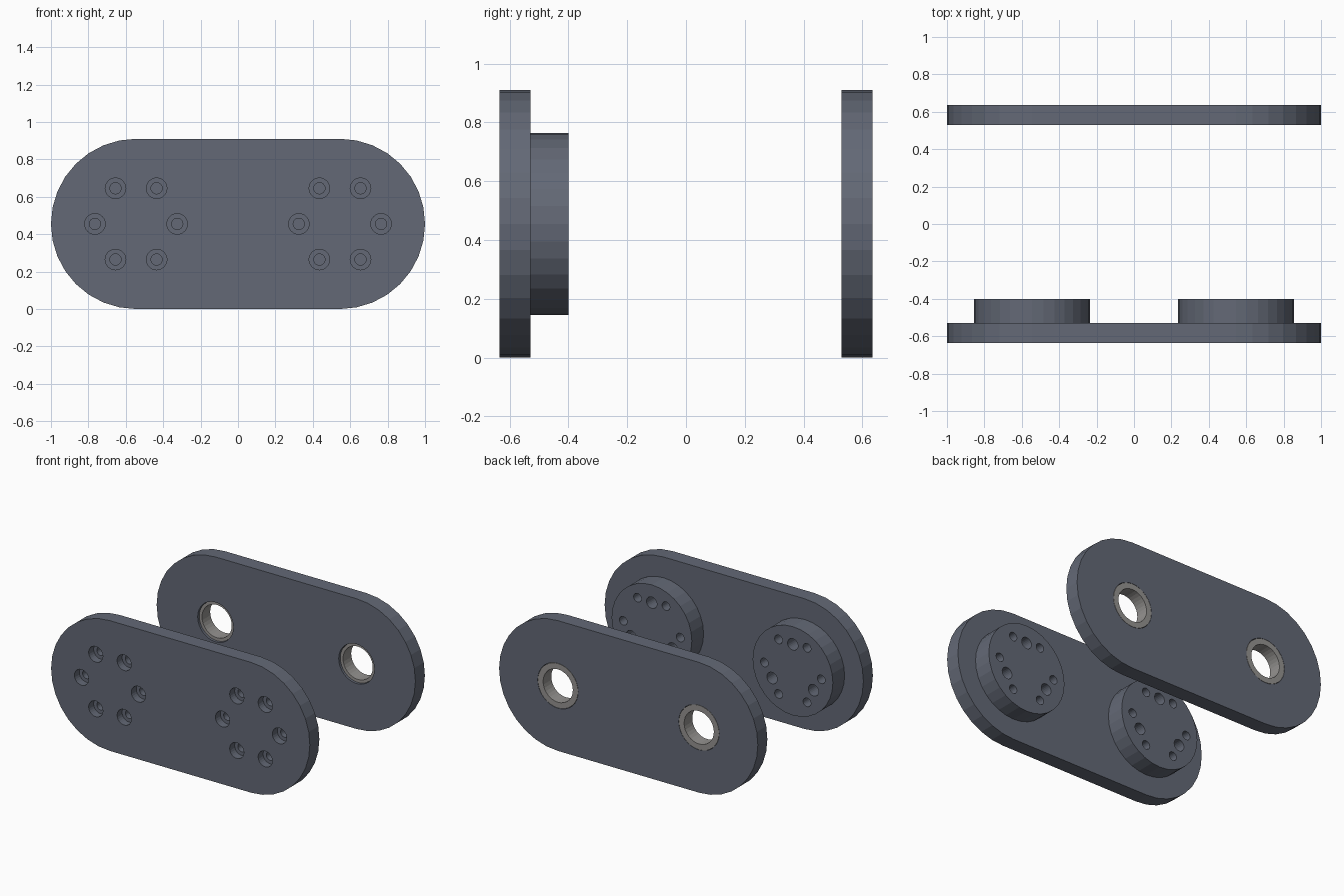
import bpy
import bmesh
from math import sin, cos, pi, radians

if "Cube" in bpy.data.objects:
    bpy.data.objects.remove(bpy.data.objects["Cube"], do_unlink=True)

R = 0.455           # plate end radius, also the height of the hole centres
CX = 1 - R          # distance of the hub axes from the middle
OUT, IN, HUB = 0.635, 0.53, 0.40


def material(name, color, rough, metal=0.0):
    m = bpy.data.materials.new(name)
    m.use_nodes = True
    m.diffuse_color = (*color, 1)
    node = m.node_tree.nodes["Principled BSDF"]
    node.inputs["Base Color"].default_value = (*color, 1)
    node.inputs["Roughness"].default_value = rough
    return m


slate = material("slate_paint", (0.125, 0.14, 0.18), 0.6)
steel = material("bushing_grey", (0.30, 0.29, 0.28), 0.5)


def finish(bm, name, mat):
    bmesh.ops.recalc_face_normals(bm, faces=bm.faces)
    mesh = bpy.data.meshes.new(name)
    bm.to_mesh(mesh)
    bm.free()
    ob = bpy.data.objects.new(name, mesh)
    bpy.context.collection.objects.link(ob)
    mesh.materials.append(mat)
    return ob


def turn(bm, profile, x, z, sides=32, tube=False):
    """Revolve (radius, y) points round a y axis: capped solid or closed tube."""
    rings = [[bm.verts.new((x + r * cos(2 * pi * i / sides), y,
                            z + r * sin(2 * pi * i / sides)))
              for i in range(sides)] for r, y in profile]
    pairs = list(zip(rings, rings[1:]))
    if tube:
        pairs.append((rings[-1], rings[0]))
    else:
        bm.faces.new(rings[0])
        bm.faces.new(rings[-1])
    for a, b in pairs:
        for i in range(sides):
            j = (i + 1) % sides
            bm.faces.new((a[i], a[j], b[j], b[i]))


def plate(name, y0, y1):
    """Slab with half-round ends."""
    bm = bmesh.new()
    outline = []
    for side, start in ((1, -90), (-1, 90)):
        for k in range(17):
            a = radians(start + k * 180 / 16)
            outline.append(bm.verts.new((side * CX + R * cos(a), y0, R + R * sin(a))))
    face = bm.faces.new(outline)
    ext = bmesh.ops.extrude_face_region(bm, geom=[face])["geom"]
    bmesh.ops.translate(bm, vec=(0, y1 - y0, 0),
                        verts=[v for v in ext if isinstance(v, bmesh.types.BMVert)])
    return finish(bm, name, slate)


def ring(radius, count, start=0):
    """Hole centres on a circle round each hub axis."""
    for side in (-1, 1):
        for k in range(count):
            a = radians(start + 360 * k / count)
            yield side * CX + radius * cos(a), R + radius * sin(a)


def drill(ob, holes):
    """Cut turned holes, each given as (profile, x, z, sides)."""
    bm = bmesh.new()
    for profile, x, z, sides in holes:
        turn(bm, profile, x, z, sides)
    cutter = finish(bm, "hole_cutter", slate)
    cutter.hide_render = True
    mod = ob.modifiers.new("holes", "BOOLEAN")
    mod.operation = "DIFFERENCE"
    mod.solver = "EXACT"
    mod.object = cutter
    bpy.context.view_layer.objects.active = ob
    bpy.ops.object.modifier_apply(modifier=mod.name)
    bpy.data.objects.remove(cutter, do_unlink=True)


# Front plate with counterbored screw holes
front = plate("front_plate", -OUT, -IN)
counterbore = [(0.055, -OUT - 0.05), (0.055, -OUT + 0.055),
               (0.03, -OUT + 0.055), (0.03, -IN + 0.05)]
drill(front, [(counterbore, x, z, 24) for x, z in ring(0.22, 6)])

# Round hubs behind the front plate, with screw and dowel holes
for side, name in ((1, "left_hub"), (-1, "right_hub")):
    bm = bmesh.new()
    turn(bm, [(0.31, -IN), (0.31, -HUB)], side * CX, R)
    hub = finish(bm, name, slate)
    screw = [(0.03, -IN - 0.05), (0.03, -HUB + 0.05)]
    dowel = [(0.04, -HUB - 0.1), (0.04, -HUB + 0.05)]
    holes = [(screw, x, z, 24) for x, z in ring(0.22, 6) if x * side > 0]
    holes += [(dowel, x, z, 24) for x, z in ring(0.185, 3, 90) if x * side > 0]
    drill(hub, holes)

# Back plate with stepped bores
back = plate("back_plate", IN, OUT)
bore = [(0.138, IN - 0.05), (0.138, OUT - 0.03), (0.157, OUT - 0.03), (0.157, OUT + 0.05)]
drill(back, [(bore, side * CX, R, 32) for side in (-1, 1)])

# Flanged bushings set in the back plate
for side, name in ((1, "left_bushing"), (-1, "right_bushing")):
    bm = bmesh.new()
    turn(bm, [(0.115, OUT), (0.155, OUT), (0.155, OUT - 0.03), (0.136, OUT - 0.03),
              (0.136, IN + 0.015), (0.115, IN + 0.015)], side * CX, R, tube=True)
    finish(bm, name, steel)
